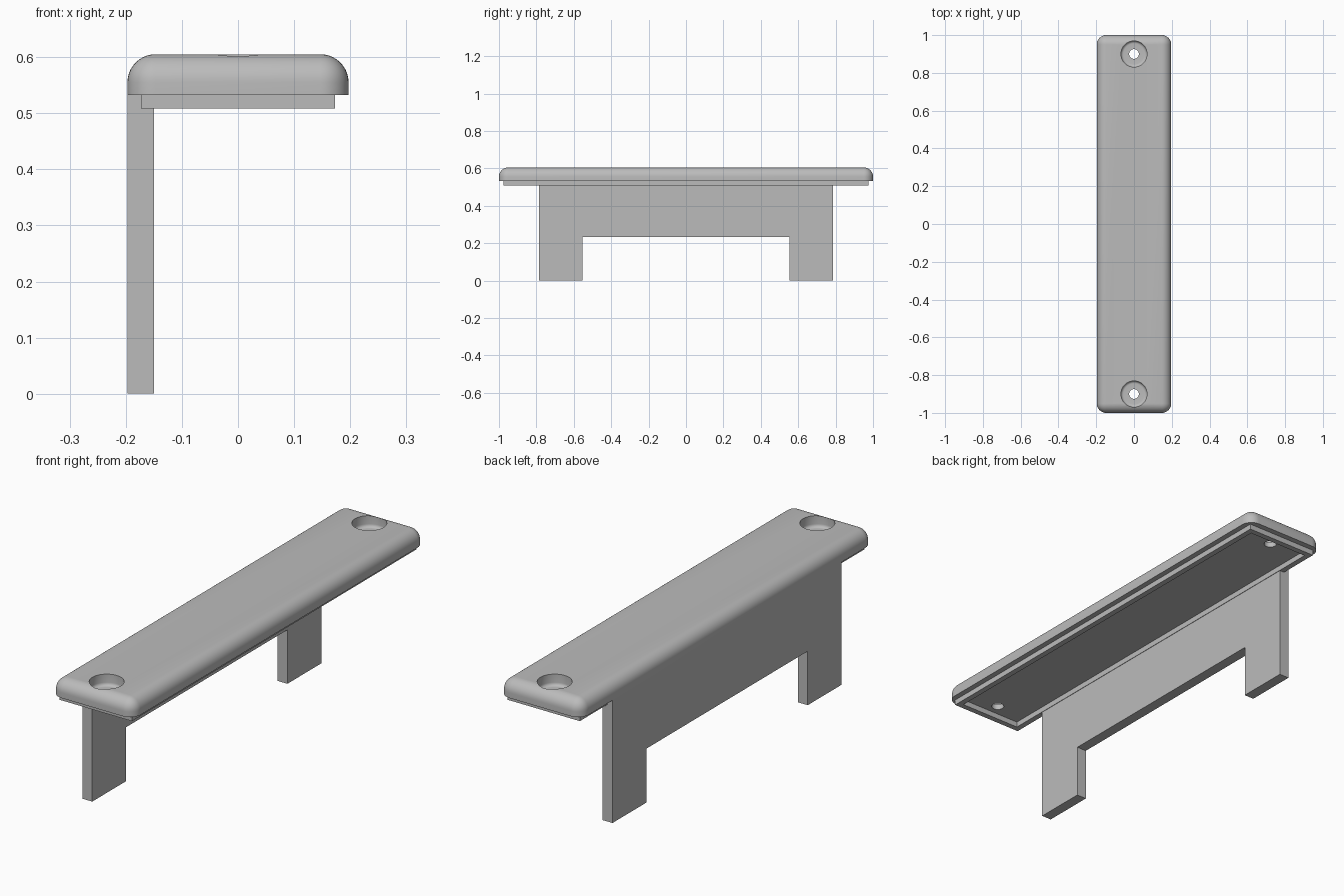
import bpy
import bmesh
import math

default = bpy.data.objects.get("Cube")
if default:
    bpy.data.objects.remove(default, do_unlink=True)

HALF_W, HALF_L = 0.197, 1.0
PLATE_Z, TOP_Z = 0.532, 0.605
FILLET = 0.05

gray = bpy.data.materials.new("plain gray")
gray.use_nodes = True
gray.diffuse_color = (0.5, 0.5, 0.5, 1)
gray.node_tree.nodes["Principled BSDF"].inputs["Base Color"].default_value = (0.5, 0.5, 0.5, 1)


def add_object(name, bm):
    bmesh.ops.recalc_face_normals(bm, faces=bm.faces)
    mesh = bpy.data.meshes.new(name)
    bm.to_mesh(mesh)
    bm.free()
    mesh.materials.append(gray)
    obj = bpy.data.objects.new(name, mesh)
    bpy.context.collection.objects.link(obj)
    return obj


def extrude_face(bm, face, offset):
    result = bmesh.ops.extrude_face_region(bm, geom=[face])
    verts = [g for g in result["geom"] if isinstance(g, bmesh.types.BMVert)]
    bmesh.ops.translate(bm, verts=verts, vec=offset)


def box(bm, half_x, half_y, z0, z1):
    corners = [(-half_x, -half_y), (half_x, -half_y), (half_x, half_y), (-half_x, half_y)]
    face = bm.faces.new([bm.verts.new((x, y, z0)) for x, y in corners])
    extrude_face(bm, face, (0, 0, z1 - z0))


# Top plate: rounded on the upper and corner edges, sharp underneath
bm = bmesh.new()
box(bm, HALF_W, HALF_L, PLATE_Z, TOP_Z)
rounded = [e for e in bm.edges if max(v.co.z for v in e.verts) > TOP_Z - 0.001]
bmesh.ops.bevel(bm, geom=rounded, offset=FILLET, segments=10, profile=0.5, affect='EDGES')
plate = add_object("top_plate", bm)


# Stepped screw holes: wide recess with a softened floor, narrow bore through
def hole_cutter(y):
    floor, wide, narrow, soft = TOP_Z - 0.05, 0.069, 0.026, 0.014
    profile = [(0, 0.4), (narrow, 0.4), (narrow, floor)]
    for i in range(6):
        a = math.radians(18 * i)
        profile.append((wide - soft + soft * math.sin(a), floor + soft - soft * math.cos(a)))
    profile += [(wide, 0.7), (0, 0.7)]
    bm = bmesh.new()
    verts = [bm.verts.new((r, y, z)) for r, z in profile]
    edges = [bm.edges.new(pair) for pair in zip(verts, verts[1:])]
    bmesh.ops.spin(bm, geom=verts + edges, cent=(0, y, 0), axis=(0, 0, 1),
                   angle=math.tau, steps=48)
    bmesh.ops.remove_doubles(bm, verts=bm.verts, dist=0.0001)
    cutter = add_object("hole_cutter", bm)
    cutter.hide_render = True
    return cutter


bpy.context.view_layer.objects.active = plate
for y in (-0.9, 0.9):
    cutter = hole_cutter(y)
    cut = plate.modifiers.new("screw_hole", 'BOOLEAN')
    cut.operation = 'DIFFERENCE'
    cut.solver = 'EXACT'
    cut.object = cutter
    bpy.ops.object.modifier_apply(modifier=cut.name)
    bpy.data.objects.remove(cutter, do_unlink=True)

bpy.ops.object.select_all(action='DESELECT')
plate.select_set(True)
bpy.ops.object.shade_smooth_by_angle(angle=math.radians(30))

# Rim under the plate: a thin rectangular frame
bm = bmesh.new()
rim_x, rim_y, rim_t, rim_h = 0.173, 0.975, 0.025, 0.024
signs = [(-1, -1), (1, -1), (1, 1), (-1, 1)]
loops = []
for inset, z in ((0, 0), (rim_t, 0), (rim_t, rim_h), (0, rim_h)):
    loops.append([bm.verts.new((sx * (rim_x - inset), sy * (rim_y - inset), PLATE_Z - rim_h + z))
                  for sx, sy in signs])
for a, b in zip(loops, loops[1:] + loops[:1]):
    for i in range(4):
        j = (i + 1) % 4
        bm.faces.new((a[i], a[j], b[j], b[i]))
add_object("underside_rim", bm)

# Side panel: one board with a notch that leaves two legs
bm = bmesh.new()
half = [(0.785, PLATE_Z), (0.785, 0), (0.553, 0), (0.553, 0.234)]
outline = half + [(-y, z) for y, z in reversed(half)]
face = bm.faces.new([bm.verts.new((-HALF_W, y, z)) for y, z in outline])
extrude_face(bm, face, (0.047, 0, 0))
add_object("side_panel_with_legs", bm)
